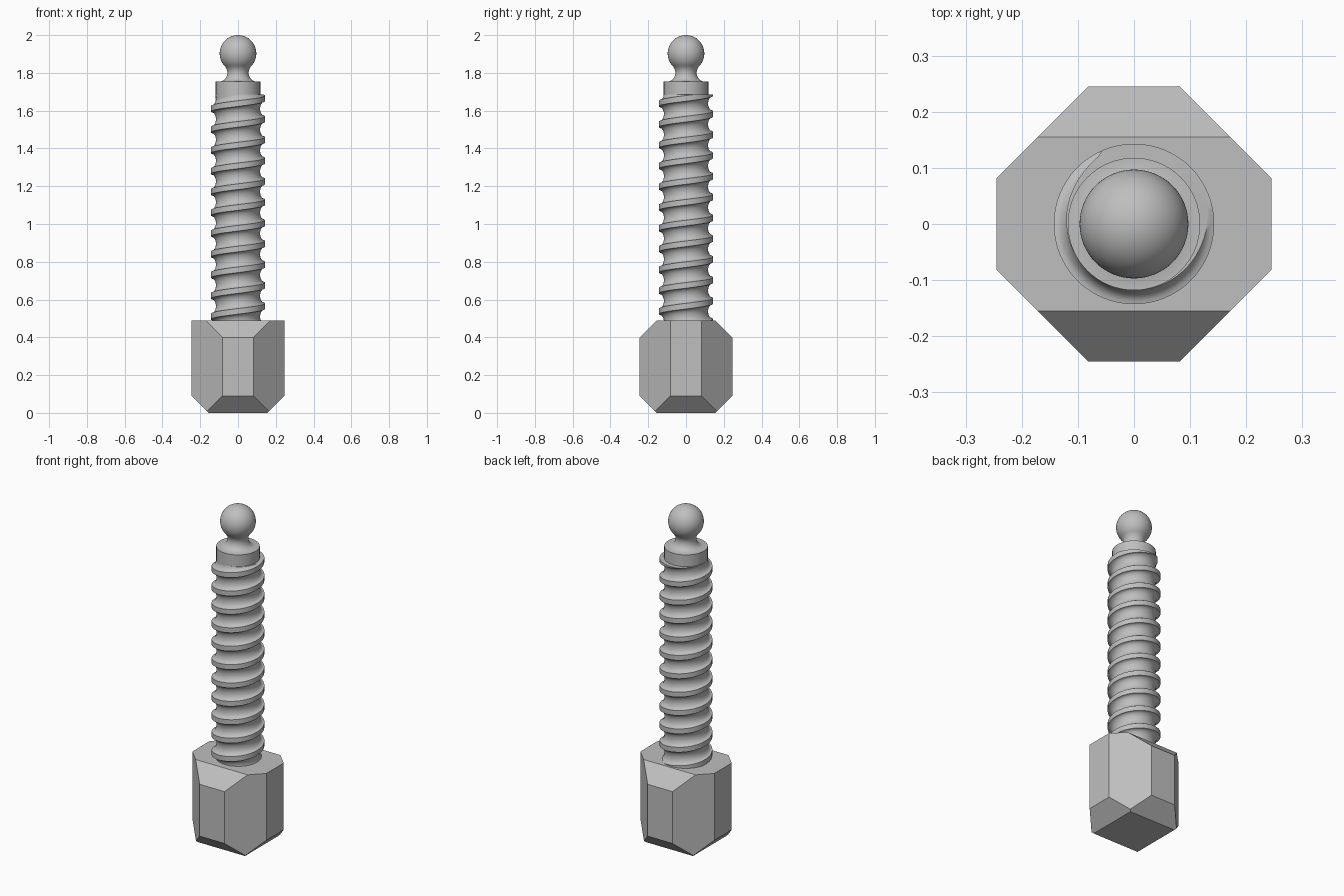
import bpy, bmesh
from math import pi, sin, cos, sqrt, radians
from mathutils import Vector

if "Cube" in bpy.data.objects:
    bpy.data.objects.remove(bpy.data.objects["Cube"])

# Single steel material
steel = bpy.data.materials.new("grey steel")
steel.use_nodes = True
colour = (0.52, 0.52, 0.52, 1)
steel.diffuse_color = colour
steel.node_tree.nodes["Principled BSDF"].inputs["Base Color"].default_value = colour


def finish(bm, name, smooth=True):
    bmesh.ops.recalc_face_normals(bm, faces=bm.faces)
    mesh = bpy.data.meshes.new(name)
    bm.to_mesh(mesh)
    bm.free()
    mesh.materials.append(steel)
    obj = bpy.data.objects.new(name, mesh)
    bpy.context.collection.objects.link(obj)
    if smooth:
        bpy.ops.object.select_all(action='DESELECT')
        obj.select_set(True)
        bpy.context.view_layer.objects.active = obj
        bpy.ops.object.shade_smooth_by_angle(angle=radians(35))
    return obj


def slice_off(bm, point, normal):
    """Cut away the side the normal points to and cap the hole."""
    geom = bm.verts[:] + bm.edges[:] + bm.faces[:]
    cut = bmesh.ops.bisect_plane(bm, geom=geom, plane_co=Vector(point),
                                 plane_no=Vector(normal), clear_outer=True)
    edges = [e for e in cut["geom_cut"] if isinstance(e, bmesh.types.BMEdge)]
    bmesh.ops.holes_fill(bm, edges=edges)


# Chamfered head block
HALF, FLAT, INSET, HEAD_TOP = 0.245, 0.082, 0.155, 0.49
head = bmesh.new()
bmesh.ops.create_cube(head, size=2 * HALF)
bmesh.ops.translate(head, verts=head.verts, vec=(0, 0, HEAD_TOP / 2))
for sx in (-1, 1):
    for sy in (-1, 1):
        slice_off(head, (sx * HALF, sy * FLAT, 0), (sx, sy, 0))
for s in (-1, 1):
    slice_off(head, (0, s * INSET, HEAD_TOP), (0, s, 1))
    slice_off(head, (0, s * INSET, 0), (0, s, -1))
    slice_off(head, (s * INSET, 0, 0), (s, 0, -1))
finish(head, "head_block", smooth=False)

# Threaded shaft: one axial tooth profile swept along a helix
CREST, DEPTH, PITCH, THREAD_TOP = 0.143, 0.026, 0.11, 1.685
SEGMENTS, STEPS, TURNS = 64, 12, 13
LAND = 0.27                                  # share of pitch that is flat crest
profile = [(0, CREST)]
for i in range(STEPS + 1):
    u = -cos(pi * i / STEPS)
    profile.append((LAND + (1 - LAND) * (u + 1) / 2, CREST - DEPTH * sqrt(max(0, 1 - u * u))))
start = THREAD_TOP - PITCH * (TURNS - 1 + LAND / 2) - PITCH * 65 / 360

thread = bmesh.new()
previous = None
for k in range(TURNS * SEGMENTS + 1):
    a = 2 * pi * k / SEGMENTS
    row = [thread.verts.new((r * cos(a), r * sin(a), start + PITCH * (t + k / SEGMENTS)))
           for t, r in profile]
    if previous:
        for j in range(len(row) - 1):
            thread.faces.new((previous[j], row[j], row[j + 1], previous[j + 1]))
    previous = row
bmesh.ops.remove_doubles(thread, verts=thread.verts, dist=0.0005)
slice_off(thread, (0, 0, THREAD_TOP), (0, 0, 1))
slice_off(thread, (0, 0, HEAD_TOP - 0.02), (0, 0, -1))
finish(thread, "threaded_shaft")

# Collar, flared neck and ball turned as one piece
BALL, CENTRE = 0.097, 1.903
turned = [(0, 1.66), (0.118, 1.66), (0.118, 1.755), (0.088, 1.755), (0.073, 1.763),
          (0.063, 1.775), (0.057, 1.79), (0.056, 1.803), (0.059, 1.818)]
FIRST, RINGS = radians(-46), 24
for i in range(RINGS + 1):
    a = FIRST + (pi / 2 - FIRST) * i / RINGS
    turned.append((BALL * cos(a), CENTRE + BALL * sin(a)))
tip = bmesh.new()
points = [tip.verts.new((r, 0, z)) for r, z in turned]
outline = [tip.edges.new(pair) for pair in zip(points, points[1:])]
bmesh.ops.spin(tip, geom=points + outline, cent=(0, 0, 0), axis=(0, 0, 1),
               angle=2 * pi, steps=64, use_duplicate=False)
bmesh.ops.remove_doubles(tip, verts=tip.verts, dist=0.0001)
finish(tip, "ball_tip")
